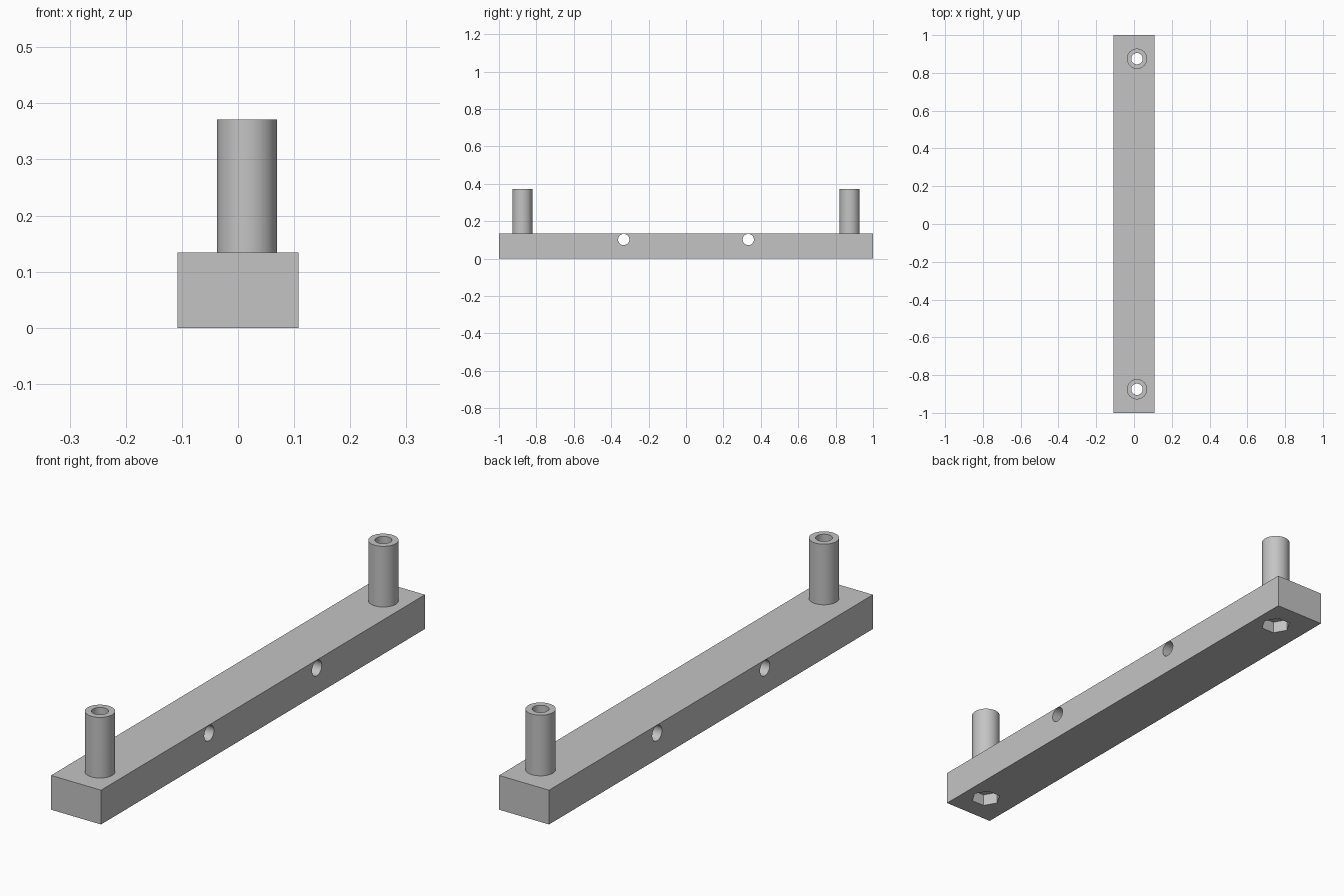
import bpy
import math

cube = bpy.data.objects.get("Cube")
if cube:
    bpy.data.objects.remove(cube, do_unlink=True)

WIDTH, LENGTH, HEIGHT = 0.216, 2.0, 0.134
POST_X, POST_Y, POST_TOP, POST_R = 0.016, 0.875, 0.371, 0.0535
HOLE_R, SIDE_Y, SIDE_Z = 0.03, 0.333, 0.102
NUT_R, NUT_DEPTH = 0.056, 0.047

grey = bpy.data.materials.new("plain_grey")
grey.use_nodes = True
colour = (0.55, 0.55, 0.55, 1)
grey.diffuse_color = colour
grey.node_tree.nodes["Principled BSDF"].inputs["Base Color"].default_value = colour


def cylinder(name, radius, low, high, x, y, sides=64):
    """Upright prism between two heights, first corner on the x axis."""
    bpy.ops.mesh.primitive_cylinder_add(
        vertices=sides, radius=radius, depth=high - low,
        location=(x, y, (low + high) / 2), rotation=(0, 0, math.pi / 2))
    obj = bpy.context.object
    obj.name = name
    obj.data.materials.append(grey)
    return obj


def combine(target, tool, operation):
    """Apply a boolean and remove the tool object."""
    mod = target.modifiers.new(operation.lower(), "BOOLEAN")
    mod.operation = operation
    mod.solver = "EXACT"
    mod.object = tool
    tool.hide_render = True
    bpy.context.view_layer.objects.active = target
    bpy.ops.object.modifier_apply(modifier=mod.name)
    bpy.data.objects.remove(tool, do_unlink=True)


# Long rectangular bar
bpy.ops.mesh.primitive_cube_add(size=1, location=(0, 0, HEIGHT / 2))
bar = bpy.context.object
bar.name = "bar_with_posts"
bar.scale = (WIDTH, LENGTH, HEIGHT)
bpy.ops.object.transform_apply(location=True, rotation=False, scale=True)
bar.data.materials.append(grey)

for side in (-1, 1):
    y = side * POST_Y
    # Post, its through bore and the hexagonal nut pocket underneath
    combine(bar, cylinder("post", POST_R, HEIGHT / 2, POST_TOP, POST_X, y), "UNION")
    combine(bar, cylinder("bore", HOLE_R, -0.1, POST_TOP + 0.1, POST_X, y), "DIFFERENCE")
    combine(bar, cylinder("nut_pocket", NUT_R, -0.1, NUT_DEPTH, POST_X, y, 6), "DIFFERENCE")
    # Cross hole through the width of the bar
    hole = cylinder("cross_hole", HOLE_R, SIDE_Z - 0.2, SIDE_Z + 0.2, 0, side * SIDE_Y)
    hole.rotation_euler = (0, math.pi / 2, 0)
    combine(bar, hole, "DIFFERENCE")

# Round walls smooth, all other edges sharp
bpy.ops.object.select_all(action="DESELECT")
bar.select_set(True)
bpy.context.view_layer.objects.active = bar
bpy.ops.object.shade_smooth_by_angle(angle=math.radians(30))
